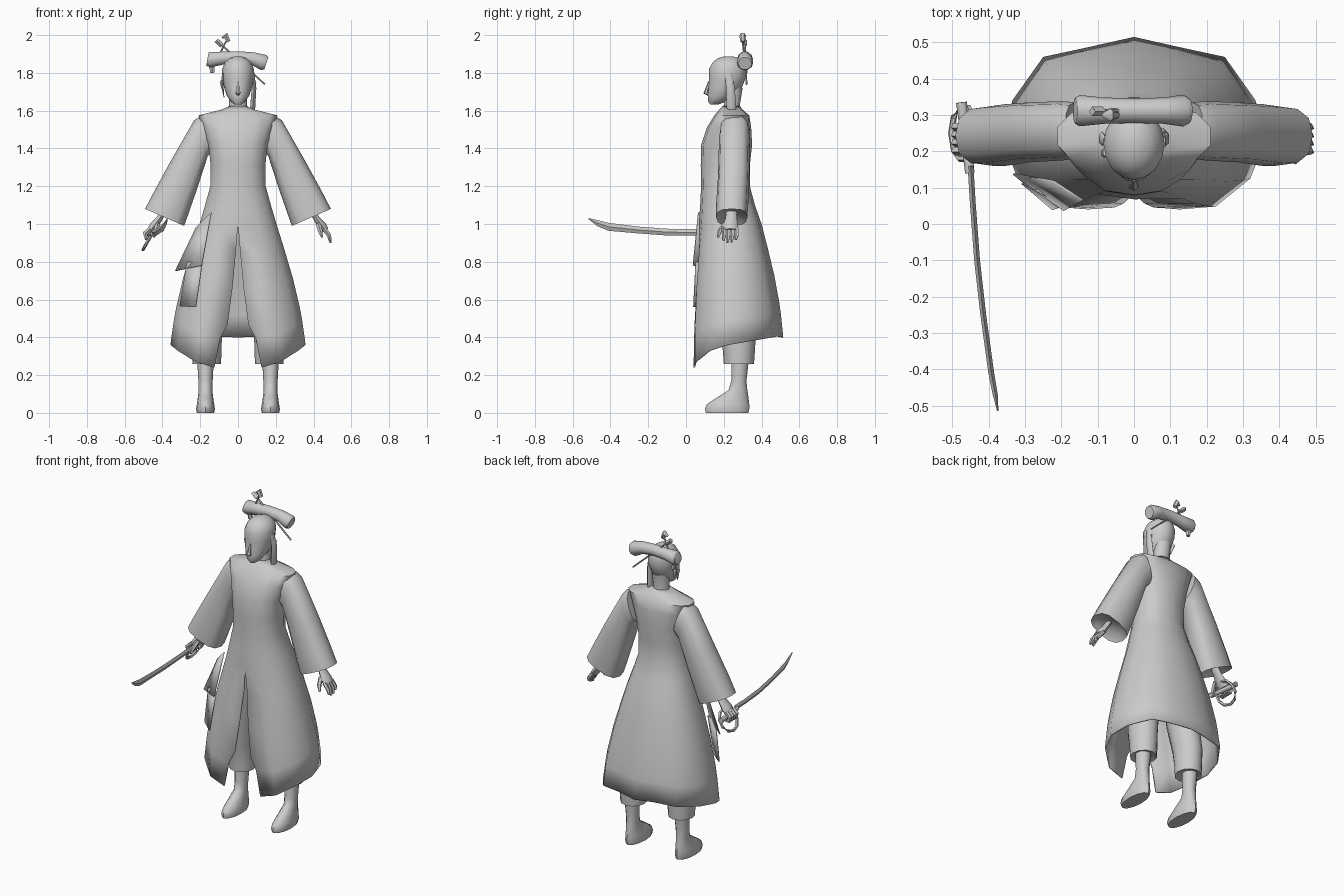
import bpy, bmesh, math
from mathutils import Vector as V

grey = bpy.data.materials.new("plain grey")
grey.diffuse_color = (0.6, 0.6, 0.6, 1)


def finish(name, bm, angle=50):
    bmesh.ops.remove_doubles(bm, verts=bm.verts, dist=0.0005)
    bmesh.ops.recalc_face_normals(bm, faces=bm.faces)
    me = bpy.data.meshes.new(name)
    bm.to_mesh(me)
    bm.free()
    ob = bpy.data.objects.new(name, me)
    bpy.context.collection.objects.link(ob)
    me.materials.append(grey)
    bpy.ops.object.select_all(action='DESELECT')
    ob.select_set(True)
    bpy.context.view_layer.objects.active = ob
    bpy.ops.object.shade_smooth_by_angle(angle=math.radians(angle))
    return ob


def skin(bm, rows, closed=True, caps=True):
    """Join rows of points with quads."""
    vs = [[bm.verts.new(p) for p in r] for r in rows]
    n = len(rows[0])
    for a, b in zip(vs, vs[1:]):
        for i in range(n if closed else n - 1):
            j = (i + 1) % n
            bm.faces.new((a[i], a[j], b[j], b[i]))
    if caps:
        bm.faces.new(vs[0])
        bm.faces.new(vs[-1][::-1])


def oval(c, u, v, n, p=1.0):
    f = lambda t: math.copysign(abs(t) ** p, t)
    return [V(c) + V(u) * f(math.sin(k * math.tau / n)) - V(v) * f(math.cos(k * math.tau / n))
            for k in range(n)]


def stack(name, levels, x=0, n=12, p=1.0):
    """Horizontal ovals: (z, half width, y front, y back[, x shift])."""
    bm = bmesh.new()
    skin(bm, [oval((x + (l[4] if len(l) > 4 else 0), (l[2] + l[3]) / 2, l[0]), (l[1], 0, 0),
                   (0, (l[3] - l[2]) / 2, 0), n, p) for l in levels])
    return finish(name, bm)


def tube(name, pts, radii, n=6, flat=1.0, closed=False):
    """Tube along points; flat scales the second cross direction."""
    bm, rows, pts = bmesh.new(), [], [V(p) for p in pts]
    for i, p in enumerate(pts):
        if closed:
            d = pts[(i + 1) % len(pts)] - pts[i - 1]
        else:
            d = pts[min(i + 1, len(pts) - 1)] - pts[max(i - 1, 0)]
        ref = V((0, 1, 0)) if abs(d.normalized().y) < 0.8 else V((0, 0, 1))
        u = ref.cross(d).normalized()
        w = d.cross(u).normalized()
        rows.append(oval(p, u * radii[i] * flat, w * radii[i], n))
    if closed:
        rows.append(rows[0])
    skin(bm, rows, caps=not closed)
    return finish(name, bm)


def mirror(ob, name):
    c = ob.copy()
    c.data = ob.data.copy()
    c.name = name
    for v in c.data.vertices:
        v.co.x = -v.co.x
    c.data.flip_normals()
    bpy.context.collection.objects.link(c)


# robe: fitted bodice flowing into a skirt split at the front
bodice = [(1.625, .045, .195, .285), (1.605, .09, .175, .30), (1.575, .215, .15, .335),
          (1.51, .19, .11, .345), (1.42, .16, .08, .35), (1.31, .148, .078, .338),
          (1.2, .15, .08, .338), (1.1, .178, .075, .365), (1.0, .208, .068, .40)]
hem = [(.125, .04, .24), (.225, .048, .27), (.32, .125, .33), (.358, .22, .36),
       (.335, .34, .38), (.25, .46, .40), (.12, .488, .405), (0, .515, .40)]
rows = []
for z, w, y0, y1 in bodice:
    rows.append(oval((0, (y0 + y1) / 2, z), (w, 0, 0), (0, (y1 - y0) / 2, 0), 14, .85)[:8])
waist = rows[-1]
for t, slit in ((.2, .012), (.45, .03), (.7, .055), (.8, .095), (1, .125)):
    row = []
    for k, (a, b) in enumerate(zip(waist, hem)):
        q = a.lerp(V(b), t)
        bulge = math.sin(math.pi * t) * .02
        q.x += bulge * q.x / .3
        q.y += bulge * (q.y - .22) / .3
        if k == 0:
            q.x = slit
            q.y += .02 * (1 - t)
        row.append(q)
    rows.append(row)
full = [r + [V((-q.x, q.y, q.z)) for q in r[-2::-1]] for r in rows]
bm = bmesh.new()
skin(bm, full, closed=False, caps=False)
robe = finish("robe", bm, 60)
m = robe.modifiers.new("cloth", 'SOLIDIFY')
m.thickness = .008

# sleeves: outer and inner edge in x-z, then the y range
bm, rows = bmesh.new(), []
for ox, oz, ix, iz, y0, y1 in ((.19, 1.575, .13, 1.39, .18, .335), (.232, 1.55, .16, 1.36, .175, .338),
                               (.355, 1.335, .215, 1.19, .17, .335), (.445, 1.17, .262, 1.055, .16, .33),
                               (.492, 1.08, .285, .99, .16, .325), (.46, 1.09, .31, 1.03, .185, .30)):
    o, i = V((ox, 0, oz)), V((ix, 0, iz))
    rows.append(oval((o + i) / 2 + V((0, (y0 + y1) / 2, 0)), (o - i) / 2, (0, (y1 - y0) / 2, 0), 12, .75))
skin(bm, rows)
mirror(finish("sleeve_left", bm), "sleeve_right")

# legs, cuffs and feet
mirror(stack("trouser_left", [(.95, .08, .14, .32, -.07), (.6, .085, .15, .36, -.02),
                              (.42, .08, .18, .37), (.33, .078, .195, .365), (.26, .075, .20, .36),
                              (.27, .05, .23, .33)], x=.165), "trouser_right")
mirror(stack("foot_left", [(0, .046, .105, .33), (.02, .05, .10, .335), (.045, .046, .11, .335),
                           (.085, .04, .17, .33), (.12, .036, .225, .325), (.17, .038, .24, .32),
                           (.30, .045, .24, .335)], x=.172), "foot_right")

# head, neck and face
stack("neck", [(1.56, .06, .19, .30), (1.63, .048, .20, .285), (1.72, .05, .2, .30)])
stack("head", [(1.632, .018, .128, .17), (1.65, .04, .117, .215), (1.68, .06, .115, .26),
               (1.72, .073, .118, .295), (1.77, .083, .122, .315), (1.82, .084, .122, .32),
               (1.855, .07, .14, .31), (1.878, .045, .17, .28), (1.888, .015, .205, .245)], n=16)
tube("nose", [(0, .122, 1.755), (0, .112, 1.715), (0, .105, 1.695), (0, .122, 1.683)],
     [.005, .01, .014, .006])
for s in (-1, 1):
    tube("ear", [(s * .08, .23, 1.77), (s * .088, .235, 1.75), (s * .078, .225, 1.70)],
         [.01, .02, .008], flat=.5)

# hair: side locks, crosswise roll and pins
tube("long_lock", [(.076, .225, 1.80), (.085, .235, 1.72), (.078, .24, 1.62), (.072, .245, 1.56)],
     [.02, .023, .026, .012], flat=.6)
tube("short_lock", [(-.078, .2, 1.80), (-.083, .195, 1.73), (-.074, .19, 1.67)],
     [.016, .014, .004], flat=.5)
tube("hair_roll", [(-.162, .312, 1.872), (-.15, .312, 1.87), (-.08, .312, 1.878), (0, .312, 1.882),
                   (.08, .312, 1.875), (.135, .312, 1.855), (.15, .312, 1.85)],
     [.036, .043, .036, .034, .036, .044, .036], n=10)
tube("long_pin", [(-.105, .31, 1.965), (.142, .32, 1.74)], [.006, .005])
tube("long_pin_head", [(-.115, .31, 1.972), (-.085, .31, 1.945)], [.013, .013], n=4)
tube("ornament_pin", [(-.055, .30, 1.985), (-.145, .315, 1.80)], [.005, .005])
tube("ornament", [(-.085, .30, 1.985), (-.065, .30, 1.998), (-.05, .30, 1.965)], [.006, .018, .012])
tube("ornament_tassel", [(-.14, .315, 1.84), (-.135, .315, 1.80)], [.015, .012], n=5)

# hands
palm = tube("palm_left", [(.385, .24, 1.08), (.415, .24, 1.03), (.445, .235, .99), (.462, .235, .965)],
            [.028, .03, .042, .036], n=8, flat=.55)
mirror(palm, "palm_right")
for k in range(4):
    y = .202 + .022 * k
    drop = (.012, 0, .004, .018)[k]
    tube("finger_left", [(.455, y, .975), (.482, y, .94), (.49, y - .004, .90 + drop)], [.013, .012, .006], n=5)
    tube("finger_right", [(-.465, y, .975), (-.492, y, .95), (-.485, y, .925), (-.46, y, .925)],
         [.013, .013, .012, .008], n=5)
mirror(tube("thumb_left", [(.425, .21, 1.0), (.435, .18, .965), (.445, .17, .93)],
            [.014, .013, .006], n=5), "thumb_right")

# sword: handle, hoop guard and curved blade
tube("sword_handle", [(-.452, .14, .95), (-.463, .24, .948), (-.475, .335, .95)], [.013, .014, .015], n=8)
ring = [V((-.468, .25, .925)) + V((-.5, 0, -.866)) * .07 * math.cos(a) + V((0, 1, 0)) * .075 * math.sin(a)
        for a in (math.tau * k / 10 for k in range(10))]
tube("sword_guard", ring, [.009] * 10, n=5, closed=True)
bm, rows = bmesh.new(), []
for x, y, z, h, w in ((-.45, .16, .957, .017, .008), (-.444, .06, .955, .017, .008),
                      (-.432, -.1, .957, .018, .008), (-.415, -.25, .968, .018, .008),
                      (-.393, -.41, .985, .021, .008), (-.382, -.47, 1.005, .016, .007),
                      (-.375, -.515, 1.028, .003, .002)):
    rows.append(oval((x, y, z), (w, 0, 0), (0, 0, h), 4))
skin(bm, rows)
finish("sword_blade", bm, 30)

# loose cloth flaps on the hip
for name, pts in (("upper_flap", [(-.14, .068, 1.06), (-.22, .12, .98), (-.33, .14, .75), (-.19, .04, .78)]),
                  ("lower_flap", [(-.19, .05, .80), (-.27, .09, .80), (-.31, .11, .565), (-.225, .038, .56)])):
    bm = bmesh.new()
    bm.faces.new([bm.verts.new(p) for p in pts])
    flap = finish(name, bm)
    flap.modifiers.new("cloth", 'SOLIDIFY').thickness = .006
